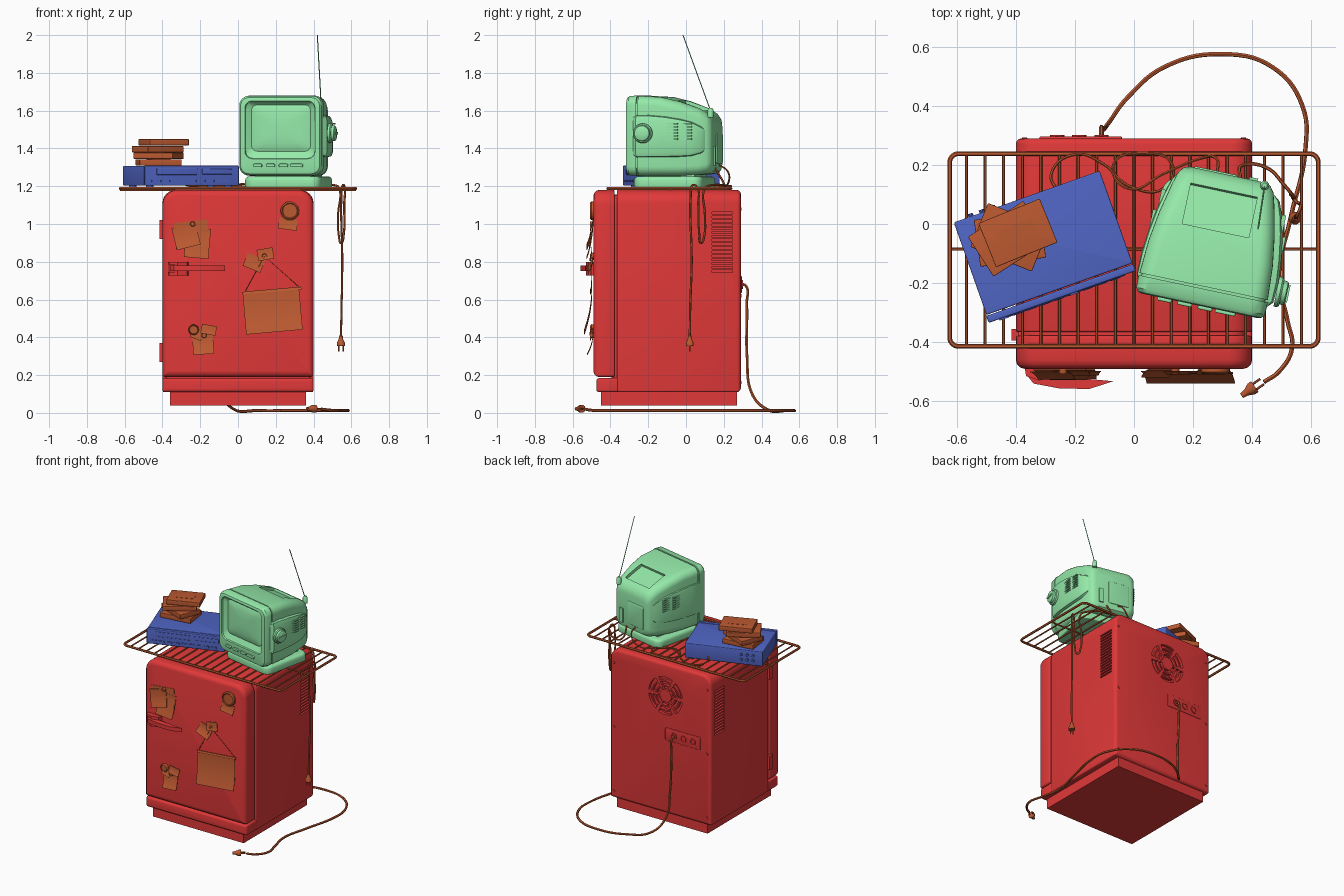
import bpy, bmesh
from math import sin, cos, pi, radians
from mathutils import Matrix, Vector

if "Cube" in bpy.data.objects:
    bpy.data.objects.remove(bpy.data.objects["Cube"])

def mat(name, col):
    m = bpy.data.materials.new(name)
    m.diffuse_color = (*col, 1)
    m.use_nodes = True
    m.node_tree.nodes["Principled BSDF"].inputs["Base Color"].default_value = m.diffuse_color
    return m
RED, GREEN = mat("red", (.75, .04, .04)), mat("green", (.3, .82, .4))
BLUE, RUST = mat("blue", (.08, .13, .55)), mat("rust", (.5, .1, .03))
I = Matrix.Identity(4)
T = lambda x, y, z: Matrix.Translation((x, y, z))
R = lambda a, ax: Matrix.Rotation(radians(a), 4, ax)

def finish(name, me, m, xf=I, ang=35):
    me.shade_smooth()
    me.set_sharp_from_angle(angle=radians(ang))
    me.materials.clear()
    me.materials.append(m)
    o = bpy.data.objects.new(name, me)
    o.matrix_world = xf
    bpy.context.collection.objects.link(o)
    return o

def loft(name, m, parts, xf=I, ang=35):
    """Each part is a list of rings, bridged and capped."""
    bm = bmesh.new()
    for rings in parts:
        vs = [[bm.verts.new(p) for p in r] for r in rings]
        n = len(vs[0])
        for a, b in zip(vs, vs[1:]):
            for i in range(n):
                bm.faces.new((a[i], a[(i+1) % n], b[(i+1) % n], b[i]))
        bm.faces.new(vs[0])
        bm.faces.new(vs[-1])
    bmesh.ops.recalc_face_normals(bm, faces=bm.faces)
    me = bpy.data.meshes.new(name)
    bm.to_mesh(me)
    bm.free()
    return finish(name, me, m, xf, ang)

def rrect(cx, cy, hw, hh, rt, rb=None, n=6):
    rb = rt if rb is None else rb
    pts = []
    for k, (sx, sy, r) in enumerate([(1, 1, rt), (-1, 1, rt), (-1, -1, rb), (1, -1, rb)]):
        r = max(r, .002)
        for i in range(n + 1):
            a = pi/2 * (k + i/n)
            pts.append((cx + sx*(hw-r) + r*cos(a), cy + sy*(hh-r) + r*sin(a)))
    return pts

def slab(a0, a1, cx, cy, hw, hh, rt, rb=None, b0=.005, b1=.005, axis='y'):
    rb = rt if rb is None else rb
    st = [(a0 + b0*(1-cos(k*pi/6)), b0*(1-sin(k*pi/6))) for k in range(4)]
    st += [(a1 - b1*(1-cos(k*pi/6)), b1*(1-sin(k*pi/6))) for k in (3, 2, 1, 0)]
    return [[(u, a, v) if axis == 'y' else (u, v, a)
             for u, v in rrect(cx, cy, hw-d, hh-d, rt-d, rb-d)] for a, d in st]

def box(x, y, z, sx, sy, sz):
    return [[(x+i*sx/2, y+j*sy/2, z+k*sz/2) for i, j in ((-1, -1), (1, -1), (1, 1), (-1, 1))] for k in (-1, 1)]

def turn(prof, n=20, x=0, y=0):
    return [[(x+r*cos(2*pi*i/n), y+r*sin(2*pi*i/n), z) for i in range(n)] for r, z in prof]

def evaluated(o):
    bpy.context.view_layer.update()
    dg = bpy.context.evaluated_depsgraph_get()
    return bpy.data.meshes.new_from_object(o.evaluated_get(dg))

def cut(o, cutter):
    md = o.modifiers.new("cut", 'BOOLEAN')
    md.operation, md.solver, md.object = 'DIFFERENCE', 'EXACT', cutter
    me = evaluated(o)
    o.modifiers.clear()
    o.data = me
    me.shade_smooth()
    me.set_sharp_from_angle(angle=radians(35))
    bpy.data.objects.remove(cutter)

def tube(name, m, paths, r, curved=True, closed=()):
    cu = bpy.data.curves.new(name, 'CURVE')
    cu.dimensions, cu.bevel_depth, cu.bevel_resolution = '3D', r, 1
    cu.use_fill_caps, cu.resolution_u = True, 7
    for k, p in enumerate(paths):
        s = cu.splines.new('BEZIER' if curved else 'POLY')
        s.use_cyclic_u = k in closed
        pts = s.bezier_points if curved else s.points
        pts.add(len(p) - 1)
        for q, c in zip(pts, p):
            q.co = c if curved else (*c, 1)
            if curved:
                q.handle_left_type = q.handle_right_type = 'AUTO'
    o = bpy.data.objects.new(name, cu)
    bpy.context.collection.objects.link(o)
    me = evaluated(o)
    bpy.data.objects.remove(o)
    return finish(name, me, m, ang=50)

def plug(name, xf):
    loft(name, RUST, [turn([(.009, .05), (.012, .03), (.022, .01), (.022, -.005)], 10),
                      turn([(.004, 0), (.004, -.035)], 6, .011), turn([(.004, 0), (.004, -.035)], 6, -.011)], xf)

# fridge body with side vents and round rear vent
body = loft("fridge_body", RED, [slab(-.365, .29, 0, .645, .4, .535, .07, .01, .006, .02)])
holes = [box(s*.4, .192, .75 + i*.0205, .03, .11, .011) for s in (-1, 1) for i in range(16)]
for r0, r1 in ((.045, .068), (.078, .101), (.111, .134)):
    for k in range(6):
        holes.append([[(-.04 + r*cos(a), y, .95 + r*sin(a)) for r, y in ((r0, .27), (r1, .27), (r1, .31), (r0, .31))]
                      for a in [radians(60*k + 6 + 8*i) for i in range(7)]])
cut(body, loft("vent_cutter", RED, holes))
loft("fridge_plinth", RED, [box(0, -.09, .08, .72, .72, .08)])
loft("door_gasket", RED, [slab(-.395, -.355, 0, .655, .38, .5, .06, .01)])
loft("fridge_door", RED, [slab(-.49, -.378, 0, .685, .4, .495, .08, .015, .03, .008)])
loft("kick_panel", RED, [slab(-.475, -.36, 0, .147, .4, .037, .012, .012, .015, .005)])
loft("door_hinges", RED, [box(-.402, -.375, z, .025, .04, .1) for z in (.97, .32)])
# door handle: leaf shaped lever with mounting plates
lever = [(-.36, -.515), (-.34, -.54), (-.25, -.557), (-.15, -.558), (-.07, -.532), (-.15, -.525), (-.25, -.515), (-.33, -.505)]
base = [(-.37, -.485), (-.365, -.515), (-.32, -.53), (-.27, -.515), (-.26, -.485)]
loft("door_handle", RED, [[[(x, y, z) for x, y in p] for z in zs] for p, zs in
     ((lever, (.752, .78)), (base, (.728, .747)), (base, (.785, .8)), (base[:1] + base[2:], (.74, .79)))])
# rear socket panel and screws
back = R(-90, 'X')
loft("socket_panel", RED, [slab(.28, .296, -.18, .68, .14, .045, .008)])
loft("sockets", RED, [turn([(.024, 0), (.024, .008), (.015, .008), (.013, .003)], 14, x) for x in (-.26, -.185, -.11)],
     T(0, .294, .68) @ back)
loft("rear_screws", RED, [turn([(.01, 0), (.008, .005)], 8, x, -z) for x in (-.37, .37) for z in (.16, .62, 1.08)],
     T(0, .288, 0) @ back)

# wire rack
RX, RY0, RY1, RZ = .624, -.414, .238, 1.188
tube("wire_rack_frame", RUST, [[(x, y, RZ) for x, y in rrect(0, (RY0+RY1)/2, RX, (RY1-RY0)/2, .03)]], .008, False, (0,))
bars = [[(-.567 + .063*i, RY0, RZ), (-.567 + .063*i, RY1, RZ)] for i in range(19)]
tube("wire_rack_bars", RUST, bars + [[(-RX, -.085, RZ-.008), (RX, -.085, RZ-.008)]], .005, False)

# video recorder
V = T(-.303, -.077, 0) @ R(19.5, 'Z')
loft("recorder_case", BLUE, [slab(1.203, 1.308, 0, .014, .262, .166, .006, axis='z')], V)
loft("recorder_front", BLUE, [slab(-.18, -.155, 0, 1.256, .264, .053, .006)], V)
loft("recorder_tape_flap", BLUE, [slab(-.184, -.17, -.085, 1.277, .115, .017, .004, b0=.003)], V)
loft("recorder_display", BLUE, [slab(-.183, -.17, .14, 1.277, .085, .014, .004, b0=.003)], V)
loft("recorder_buttons", BLUE, [box(-.21 + i*.05, -.181, 1.228, .034, .008, .011) for i in range(9)], V)
loft("recorder_feet", BLUE, [turn([(.018, 1.19), (.02, 1.206)], 12, x, y) for x in (-.22, .22) for y in (-.13, .14)], V)
loft("recorder_ports", BLUE, [turn([(.009, 0), (.009, .012)], 10, x, -z) for x in (-.2, -.16, -.12) for z in (1.24, 1.275)],
     V @ T(0, .178, 0) @ back)

# stack of tapes
for i, (x, y, z, a) in enumerate([(-.42, -.05, 1.326, 8), (-.42, -.045, 1.361, -22), (-.425, -.05, 1.396, 33), (-.393, -.03, 1.433, 22)]):
    loft(f"tape_{i+1}", RUST, [slab(-.0165, .0165, 0, 0, .112, .08, .004, b0=.003, b1=.003, axis='z'),
                               box(0, 0, .0165, .12, .06, .003)], T(x, y, z) @ R(a, 'Z'))

# television: one loft from the back cap through the bezel into the screen
TV = T(.27, -.05, 0) @ R(-12, 'Z')
shell = [(.222, .13, 1.30, 1.53, .04), (.215, .15, 1.28, 1.56, .05), (.195, .165, 1.268, 1.585, .05),
         (.15, .178, 1.26, 1.612, .05), (.05, .2, 1.255, 1.648, .05), (-.05, .215, 1.255, 1.672, .05),
         (-.165, .222, 1.255, 1.678, .05), (-.165, .214, 1.263, 1.67, .045), (-.173, .214, 1.263, 1.67, .045),
         (-.173, .224, 1.255, 1.68, .05), (-.215, .223, 1.257, 1.678, .05), (-.228, .214, 1.266, 1.669, .045),
         (-.232, .202, 1.278, 1.657, .04), (-.232, .19, 1.345, 1.652, .04), (-.222, .187, 1.348, 1.649, .038),
         (-.203, .16, 1.385, 1.63, .03), (-.208, .15, 1.395, 1.62, .03), (-.215, .1, 1.43, 1.585, .03), (-.217, .04, 1.48, 1.53, .015)]
tv = loft("television_shell", GREEN, [[[(u, y, v) for u, v in rrect(0, (b+t)/2, w, (t-b)/2, r)] for y, w, b, t, r in shell]], TV, 30)
cut(tv, loft("handle_cutter", GREEN, [box(0, 0, 0, .23, .15, .045)], TV @ T(0, .1, 1.632) @ R(-20, 'X')))
loft("television_stand", GREEN, [slab(1.194, 1.252, 0, -.01, .205, .185, .05, b0=.006, b1=.02, axis='z')], TV)
loft("television_foot_neck", GREEN, [box(0, -.01, 1.255, .3, .28, .04)], TV)

def half(y):
    for a, b in zip(shell[:7], shell[1:7]):
        if b[0] <= y <= a[0]:
            return b[1] + (a[1]-b[1]) * (y-b[0]) / (a[0]-b[0])
    return .222
# bulged side panels with vent slots
for side, s, off in (("right", 1, .028), ("left", -1, .012)):
    rings = []
    for y, f, zl, zu in ((-.19, 0, 1.36, 1.57), (-.17, .7, 1.35, 1.58), (-.1, 1, 1.35, 1.58), (-.02, 1, 1.35, 1.573),
                         (.06, 1, 1.352, 1.56), (.12, .95, 1.356, 1.545), (.17, .7, 1.37, 1.52), (.19, 0, 1.385, 1.505)):
        w = half(y)
        rings.append([(s*x, y, z) for x, z in ((w-.02, zl), (w + off*f*.7, zl+.008), (w + off*f, zl+.03),
                                               (w + off*f, zu-.03), (w + off*f*.7, zu-.008), (w-.02, zu))])
    loft(f"television_{side}_panel", GREEN, [rings], TV, 30)
    loft(f"television_{side}_vents", GREEN, [box(s*(half(y) + off - .001), y, 1.45 + i*.016, .014, .06, .008)
         for y in (.025, .098) for i in range(6)], TV)
loft("tuning_dial", GREEN, [turn([(.052, 0), (.052, .012), (.046, .018), (.042, .018), (.04, .032), (.034, .036)], 28),
     box(0, 0, .036, .012, .06, .012)], TV @ T(.245, -.13, 1.48) @ R(90, 'Y'))
loft("front_buttons", GREEN, [slab(-.243, -.228, x, 1.31, w, .009, .008, b0=.004)
     for x, w in ((-.12, .025), (-.05, .025), (.02, .025), (.09, .035))], TV)
loft("television_back_panel", GREEN, [slab(.2, .227, -.04, 1.40, .075, .08, .01), box(.09, .22, 1.36, .03, .02, .1)], TV)
loft("antenna_base", GREEN, [turn([(.016, -.03), (.016, .008), (.009, .02)], 14)], T(.442, .13, 1.595))
tube("antenna", GREEN, [[(.442, .13, 1.6), (.42, -.016, 2.0)]], .0028, False)

# cables
tube("fridge_cable", RUST, [[(-.11, .29, .68), (-.11, .315, .675), (-.11, .322, .58), (-.1, .323, .3), (-.08, .35, .1),
     (-.02, .43, .018), (.1, .53, .012), (.3, .575, .012), (.47, .53, .012), (.57, .4, .012), (.58, .25, .012), (.53, .02, .012),
     (.49, -.18, .012), (.52, -.33, .012), (.535, -.42, .012), (.49, -.5, .014), (.44, -.535, .02)]], .008)
plug("fridge_plug", T(.405, -.553, .022) @ R(-55, 'Z') @ R(90, 'X') @ R(0, 'Z'))
tube("television_cable", RUST, [[(.36, .15, 1.3), (.37, .2, 1.215), (.45, .19, 1.205), (.51, .13, 1.205), (.535, .1, 1.19),
     (.53, .1, 1.05), (.535, .095, .93), (.545, .08, .9), (.56, .07, .95), (.562, .065, 1.1), (.563, .055, 1.2), (.555, .035, 1.205),
     (.548, .025, 1.15), (.552, .03, .8), (.548, .022, .55), (.545, .02, .4)]], .006)
plug("television_plug", T(.545, .02, .36))
tube("recorder_cable", RUST, [[(-.25, .1, 1.24), (-.28, .17, 1.21), (-.2, .235, 1.2), (-.1, .2, 1.2), (-.02, .13, 1.2),
     (.1, .12, 1.2), (.13, .2, 1.2), (.03, .24, 1.2), (-.07, .2, 1.205), (-.02, .12, 1.21), (.1, .17, 1.21), (.22, .22, 1.21),
     (.28, .22, 1.28), (.28, .16, 1.32)]], .005)

# papers, photos and magnets on the door
def sheet(name, x, z, w, h, rot, lift, y=-.491):
    rings = [[(a, y + d - lift*(i/5)**2, h/2 - h*i/5) for a, d in ((-w/2, 0), (w/2, 0), (w/2, -.003), (-w/2, -.003))]
             for i in range(6)]
    loft(name, RUST, [rings], T(x, 0, z) @ R(rot, 'Y'))
sheet("note_1", -.245, .945, .18, .14, -6, .02)
sheet("note_2", -.215, .9, .13, .16, 5, .03, -.495)
sheet("note_3", -.275, .935, .13, .12, -14, .025, -.499)
sheet("note_4", .265, 1.0, .1, .06, 8, .015)
sheet("photo_1", .145, .84, .085, .06, -10, .01, -.497)
sheet("photo_2", .085, .795, .1, .075, 22, .025)
sheet("photo_3", -.155, .44, .08, .05, 10, .012, -.497)
sheet("note_5", -.185, .365, .11, .11, -4, .03)
sheet("note_6", -.215, .42, .06, .06, 20, .015)
sheet("hanging_board", .183, .54, .3, .225, -5, .04, -.497)
sheet("hanging_board_rim", .183, .648, .305, .014, -5, .004, -.501)
tube("board_string", RUST, [[(.04, -.5, .645), (.14, -.505, .83), (.32, -.5, .67)]], .002, False)
for i, (x, z, r) in enumerate([(.275, 1.07, .05), (-.235, .44, .028), (-.24, 1.0, .014), (.14, .83, .014), (-.18, .41, .014)]):
    loft(f"magnet_{i+1}", RUST, [turn([(r, 0), (r, .012), (r*.85, .018), (r*.75, .014)], 20)], T(x, -.489, z) @ R(90, 'X'))
